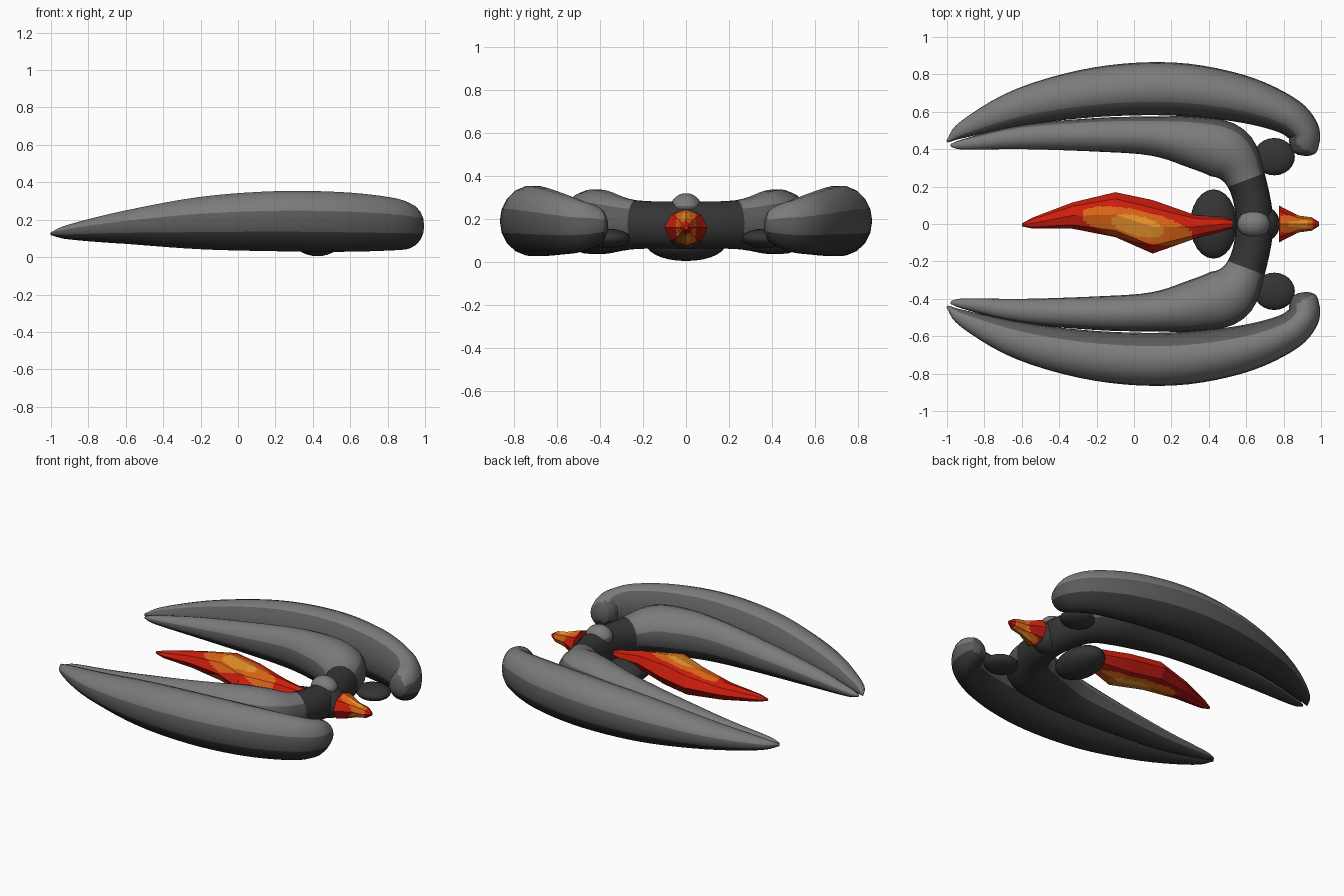
import bpy, bmesh, math
from mathutils import Vector

if "Cube" in bpy.data.objects:
    bpy.data.objects.remove(bpy.data.objects["Cube"])


def material(name, rgb):
    m = bpy.data.materials.new(name)
    m.use_nodes = True
    m.diffuse_color = (*rgb, 1)
    m.node_tree.nodes["Principled BSDF"].inputs["Base Color"].default_value = (*rgb, 1)
    return m


grey = material("hull grey", (0.2, 0.2, 0.2))
mid = material("middle grey", (0.105, 0.105, 0.105))
dark = material("dark grey", (0.035, 0.035, 0.035))
red = material("flame red", (0.62, 0.013, 0.004))
deep = material("deep red", (0.38, 0.008, 0.005))
orange = material("flame orange", (0.72, 0.13, 0.008))
amber = material("flame amber", (0.78, 0.28, 0.025))
HULL = [grey, mid, dark]
FLAME = [red, deep, orange, amber]


def smooth_path(stations, steps):
    """Catmull-Rom interpolation of (x, y, z, half width, half height) stations."""
    pts = [Vector(s) for s in stations]
    pts = [2 * pts[0] - pts[1]] + pts + [2 * pts[-1] - pts[-2]]
    out = []
    for a, b, c, d in zip(pts, pts[1:], pts[2:], pts[3:]):
        for i in range(steps):
            t = i / steps
            out.append(b + (c - a) * t / 2 + (a - b * 2.5 + c * 2 - d / 2) * t ** 2
                       + (b * 1.5 - a / 2 - c * 1.5 + d / 2) * t ** 3)
    return out + [pts[-2]]


def loft(name, rows, sides, mats, rule, upright=False, cuts=0):
    """Skin elliptical rings along a path lying in plan; rule picks a face material."""
    bm = bmesh.new()
    rings = []
    for i, r in enumerate(rows):
        d = rows[min(i + 1, len(rows) - 1)] - rows[max(i - 1, 0)]
        n = Vector((0, 1, 0)) if upright else Vector((-d[1], d[0], 0)).normalized()
        angles = [2 * math.pi * k / sides for k in range(sides)]
        rings.append([bm.verts.new(Vector(r[:3]) + n * r[3] * math.cos(a)
                                   + Vector((0, 0, r[4] * math.sin(a)))) for a in angles])
    for p, q in zip(rings, rings[1:]):
        for k in range(sides):
            j = (k + 1) % sides
            bm.faces.new((p[k], p[j], q[j], q[k]))
    bm.faces.new(rings[0][::-1])
    bm.faces.new(rings[-1])
    if cuts:
        bmesh.ops.subdivide_edges(bm, edges=bm.edges[:], cuts=cuts, use_grid_fill=True)
    bmesh.ops.recalc_face_normals(bm, faces=bm.faces[:])
    for f in bm.faces:
        f.smooth = not upright
        f.material_index = rule(f.calc_center_median(), f.normal)
    me = bpy.data.meshes.new(name)
    bm.to_mesh(me)
    bm.free()
    ob = bpy.data.objects.new(name, me)
    bpy.context.collection.objects.link(ob)
    for m in mats:
        me.materials.append(m)


def ellipsoid(name, loc, size, mat):
    bpy.ops.mesh.primitive_uv_sphere_add(segments=24, ring_count=14, location=loc)
    ob = bpy.context.object
    ob.name = name
    ob.scale = size
    ob.data.materials.append(mat)
    bpy.ops.object.shade_smooth()
    return ob


# Hull bands: light back, middle flanks, dark belly
def band(n, limit):
    return 2 if n.z < -.3 else int(n.z < limit)


def outer_rule(c, n):
    inward = n.x * (.3 - c.x) - n.y * c.y > 0
    return band(n, .8 if inward else .3)


def inner_rule(c, n):
    if c.x > .4 and abs(c.y) < .235 + .25 * (c.x - .6):
        return 2
    return band(n, .6 if n.y * c.y > 0 else .3)


# Outer claws
outer = [(-1, .44, .125, .006, .008), (-.9, .51, .135, .048, .04), (-.6, .627, .16, .1, .09),
         (-.2, .705, .182, .133, .142), (.2, .722, .192, .142, .163), (.55, .675, .188, .128, .162),
         (.8, .59, .178, .103, .145), (.9, .505, .168, .088, .125), (.91, .43, .168, .08, .1),
         (.903, .385, .168, .062, .07), (.9, .366, .168, .025, .025)]
for side, s in (("left", 1), ("right", -1)):
    rows = smooth_path([(x, s * y, z, w, h) for x, y, z, w, h in outer], 5)
    loft(side + "_outer_claw", rows, 18, HULL, outer_rule)

# Inner claws joined by the dark bridge
half = [(-.98, .42, .12, .008, .008), (-.9, .427, .122, .03, .028), (-.6, .465, .135, .065, .065),
        (-.2, .477, .16, .09, .105), (.1, .47, .178, .105, .135), (.32, .437, .187, .138, .15),
        (.5, .38, .185, .153, .147), (.6, .235, .174, .105, .115)]
bridge = half + [(.645, 0, .172, .1, .112)] + [(x, -y, z, w, h) for x, y, z, w, h in half[::-1]]
loft("inner_claws", smooth_path(bridge, 5), 18, HULL, inner_rule)

# Domes and pods
dome = ellipsoid("top_dome", (.64, 0, .245), (.088, .075, .075), grey)
dome.data.materials.append(mid)
for p in dome.data.polygons:
    p.material_index = int(p.center.z < .15)
ellipsoid("belly_pod", (.425, 0, .085), (.125, .185, .08), dark)
ellipsoid("rear_dome", (.68, 0, .16), (.1, .1, .1), dark)
for side, s in (("left", 1), ("right", -1)):
    ellipsoid(side + "_link_pod", (.75, s * .36, .11), (.11, .1, .045), dark)


# Front flame, coloured from its core outwards
def front_rule(c, n):
    x, y = c.x - .02, c.y + .01 + .2 * (c.x - .02)
    if math.hypot(x / .14, y / .055) < 1:
        return 3
    if math.hypot(x / .3, y / .085) < 1:
        return 2
    return int(n.z < 0)


front = [(-.6, -.005, .15, .008, .008), (-.54, .005, .15, .03, .025), (-.33, .045, .155, .07, .055),
         (-.1, .05, .165, .12, .085), (.1, -.015, .165, .143, .09), (.33, -.015, .165, .062, .06),
         (.48, 0, .16, .035, .035), (.53, 0, .16, .02, .02)]
loft("front_flame", [Vector(r) for r in front], 8, FLAME, front_rule, upright=True, cuts=11)


# Rear flame, with hotter stripes above and below
def rear_rule(c, n):
    if abs(c.y) > .045 or not .785 < c.x < .955 or abs(n.z) < .3:
        return int(n.z < -.3)
    return 3 if abs(c.y) < .018 and .82 < c.x < .93 else 2


rear = [(.775, 0, .16, .1, .085), (.8, 0, .16, .085, .08), (.88, 0, .16, .045, .05),
        (.95, 0, .16, .036, .036), (.99, 0, .16, .01, .01)]
loft("rear_flame", [Vector(r) for r in rear], 8, FLAME, rear_rule, upright=True, cuts=5)
